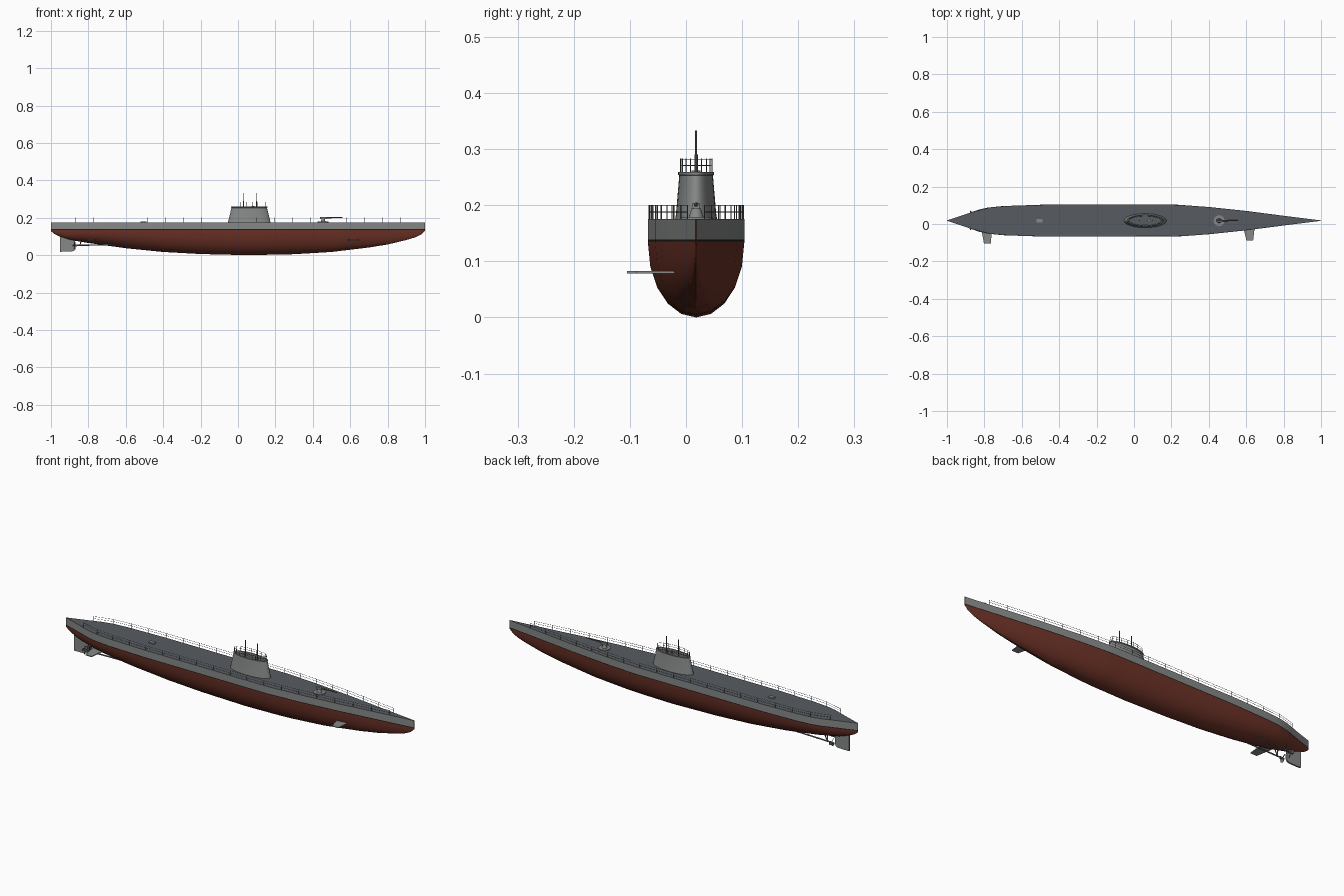
import bpy, bmesh, math
from mathutils import Vector

if "Cube" in bpy.data.objects:
    bpy.data.objects.remove(bpy.data.objects["Cube"])

CY = 0.018          # hull centreline
DECK, WATER = 0.175, 0.139


def material(name, rgb):
    m = bpy.data.materials.new(name)
    m.diffuse_color = (*rgb, 1)
    m.use_nodes = True
    m.node_tree.nodes["Principled BSDF"].inputs["Base Color"].default_value = m.diffuse_color
    return m


RED = material("hull_red", (0.15, 0.032, 0.02))
GREY = material("light_grey", (0.24, 0.25, 0.245))
DARK = material("deck_grey", (0.095, 0.108, 0.12))
BLACK = material("boot_black", (0.012, 0.012, 0.013))
METAL = material("fitting_grey", (0.14, 0.145, 0.15))


def finish(name, bm, mats, angle=30):
    bmesh.ops.recalc_face_normals(bm, faces=bm.faces)
    me = bpy.data.meshes.new(name)
    bm.to_mesh(me)
    bm.free()
    ob = bpy.data.objects.new(name, me)
    bpy.context.collection.objects.link(ob)
    for m in mats:
        me.materials.append(m)
    bpy.ops.object.select_all(action='DESELECT')
    ob.select_set(True)
    bpy.context.view_layer.objects.active = ob
    bpy.ops.object.shade_smooth_by_angle(angle=math.radians(angle))
    return ob


def interp(table, x):
    for (a, u), (b, v) in zip(table, table[1:]):
        if x <= b:
            return u + (v - u) * (x - a) / (b - a)
    return table[-1][1]


def rod(bm, a, b, r, n=6, r2=None):
    a, b = Vector(a), Vector(b)
    res = bmesh.ops.create_cone(bm, cap_ends=True, segments=n, radius1=r,
                                radius2=r if r2 is None else r2, depth=(b - a).length)
    rot = Vector((0, 0, 1)).rotation_difference(b - a).to_matrix().to_4x4()
    bmesh.ops.transform(bm, matrix=rot, verts=res['verts'])
    bmesh.ops.translate(bm, vec=(a + b) / 2, verts=res['verts'])


def box(bm, c, s):
    vs = bmesh.ops.create_cube(bm, size=1)['verts']
    bmesh.ops.scale(bm, vec=s, verts=vs)
    bmesh.ops.translate(bm, vec=c, verts=vs)


def prism(bm, pts, offset):
    f = bm.faces.new([bm.verts.new(p) for p in pts])
    ext = bmesh.ops.extrude_face_region(bm, geom=[f])['geom']
    bmesh.ops.translate(bm, vec=offset, verts=[v for v in ext if isinstance(v, bmesh.types.BMVert)])


def loft(bm, rings, closed=True):
    rows = [[bm.verts.new(p) for p in r] for r in rings]
    n = len(rows[0])
    for r, s in zip(rows, rows[1:]):
        for i in range(n if closed else n - 1):
            j = (i + 1) % n
            bm.faces.new((r[i], r[j], s[j], s[i]))
    return rows


# Hull: half-breadth and keel curves lofted with a half-ellipse bottom
BREADTH = [(-1, .001), (-.9, .034), (-.83, .059), (-.78, .07), (-.7, .078), (-.5, .085),
           (.22, .086), (.4, .073), (.6, .052), (.8, .026), (1, .001)]
KEEL = [(-1, .128), (-.98, .112), (-.95, .098), (-.9, .082), (-.8, .065), (-.6, .037),
        (-.4, .017), (-.2, .006), (.05, .0), (.3, .005), (.5, .017), (.7, .041),
        (.8, .057), (.9, .081), (.95, .096), (.98, .111), (1, .13)]


def section(x):
    w, k = interp(BREADTH, x), interp(KEEL, x)
    pts = [(w, DECK), (w, WATER)]
    low = WATER - 0.004
    for i in range(11):
        t = math.pi * i / 10
        pts.append((w * math.cos(t), low - (low - k) * math.sin(t) ** 0.95 if 0 < i < 10 else low))
    pts += [(-w, WATER), (-w, DECK)]
    return [(x, CY + y, z) for y, z in pts]


stations = sorted({round(-1 + .05 * i, 3) for i in range(41)} |
                  {p[0] for p in BREADTH} | {p[0] for p in KEEL})
bm = bmesh.new()
rows = loft(bm, [section(x) for x in stations])
bm.faces.new(rows[0])
bm.faces.new(rows[-1])
for f in bm.faces:
    zs = [v.co.z for v in f.verts]
    if min(zs) > DECK - 1e-4:
        f.material_index = 2            # deck
    elif min(zs) > WATER - 1e-4:
        f.material_index = 1            # topsides
    elif max(zs) > WATER - 1e-4 and min(zs) > WATER - .005:
        f.material_index = 3            # boot stripe
finish("hull", bm, [RED, GREY, DARK, BLACK])

# Conning tower with recessed bridge floor
SX = 0.06


def ellipse(a, b, z, n=40):
    return [(SX + a * math.cos(2 * math.pi * i / n), CY + b * math.sin(2 * math.pi * i / n), z)
            for i in range(n)]


bm = bmesh.new()
rows = loft(bm, [ellipse(.114, .038, DECK - .003), ellipse(.112, .036, DECK + .008),
                 ellipse(.095, .03, .253), ellipse(.097, .032, .254), ellipse(.097, .032, .259),
                 ellipse(.088, .025, .259), ellipse(.086, .024, .25)])
bm.faces.new(rows[0])
bm.faces.new(rows[-1]).material_index = 1
finish("conning_tower", bm, [GREY, DARK])

# Bridge railing
bm = bmesh.new()
posts = ellipse(.092, .0285, .257, 18)
for i, p in enumerate(posts):
    q = posts[(i + 1) % 18]
    rod(bm, p, (p[0], p[1], .283), .0009)
    for z in (.271, .282):
        rod(bm, (*p[:2], z), (*q[:2], z), .0007, 5)
finish("bridge_railing", bm, [METAL])

# Periscopes and bridge hatch
for i, x in enumerate((.03, .1)):
    bm = bmesh.new()
    rod(bm, (x, CY, .25), (x, CY, .29), .003, 10)
    rod(bm, (x, CY, .29), (x, CY, .333), .0018, 10)
    finish(f"periscope_{i + 1}", bm, [METAL])
bm = bmesh.new()
rod(bm, (.08, CY, .25), (.08, CY, .262), .008, 16)
finish("bridge_hatch", bm, [GREY])

# Deck railings on both sides
for name, s in (("port_railing", 1), ("starboard_railing", -1)):
    bm = bmesh.new()
    xs = [-.87 + .0967 * i for i in range(19)]
    edge = [(x, CY + s * (interp(BREADTH, x) - .002)) for x in xs]
    for p in edge:
        rod(bm, (*p, DECK - .002), (*p, .2), .0011)
    for p, q in zip(edge, edge[1:]):
        for z in (.188, .199):
            rod(bm, (*p, z), (*q, z), .0007, 5)
    finish(name, bm, [METAL])

# Deck gun
bm = bmesh.new()
rod(bm, (.455, CY, DECK - .002), (.455, CY, .179), .029, 24)
rod(bm, (.455, CY, .179), (.455, CY, .195), .013, 16, .008)
box(bm, (.455, CY, .199), (.034, .012, .01))
finish("gun_mount", bm, [GREY])
bm = bmesh.new()
rod(bm, (.44, CY, .201), (.5, CY, .201), .004, 12)
rod(bm, (.5, CY, .201), (.558, CY, .201), .0028, 12, .002)
finish("gun_barrel", bm, [METAL])

# Aft deck hatch
bm = bmesh.new()
box(bm, (-.505, CY, .177), (.03, .018, .008))
finish("deck_hatch", bm, [GREY])

# Diving planes (starboard side)
for name, x, tip in (("bow_plane", .615, -.088), ("stern_plane", -.788, -.105)):
    bm = bmesh.new()
    pts = [(x - .03, -.02), (x + .03, -.02), (x + .022, tip), (x - .014, tip)]
    prism(bm, [(px, py, .0785) for px, py in pts], (0, 0, .004))
    finish(name, bm, [GREY])

# Rudder
bm = bmesh.new()
pts = [(-.952, .105), (-.874, .105), (-.87, .036), (-.876, .023), (-.89, .019), (-.952, .018)]
prism(bm, [(x, CY - .004, z) for x, z in pts], (0, .008, 0))
finish("rudder", bm, [GREY])

# Twin shafts, struts and propellers
for side, s in (("port", 1), ("starboard", -1)):
    y = CY + s * .03
    bm = bmesh.new()
    rod(bm, (-.88, y, .052), (-.66, y, .056), .0035, 10)
    rod(bm, (-.845, y, .053), (-.835, CY + s * .015, .088), .0025, 8)
    rod(bm, (-.845, y, .053), (-.835, CY + s * .04, .095), .0025, 8)
    finish(side + "_shaft", bm, [METAL])
    bm = bmesh.new()
    rod(bm, (-.885, y, .052), (-.862, y, .052), .003, 12, .006)
    for k in range(3):
        a = 2 * math.pi * k / 3 + (0 if s > 0 else .5)
        d = Vector((0, math.cos(a), math.sin(a)))
        t = Vector((.5, -math.sin(a) * s, math.cos(a) * s)).normalized()
        c = Vector((-.873, y, .052))
        prism(bm, [c + d * r + t * w for r, w in
                   ((.002, -.003), (.012, -.009), (.02, -.006), (.023, 0),
                    (.02, .006), (.012, .009), (.002, .003))], (.0015, 0, 0))
    finish(side + "_propeller", bm, [METAL])
